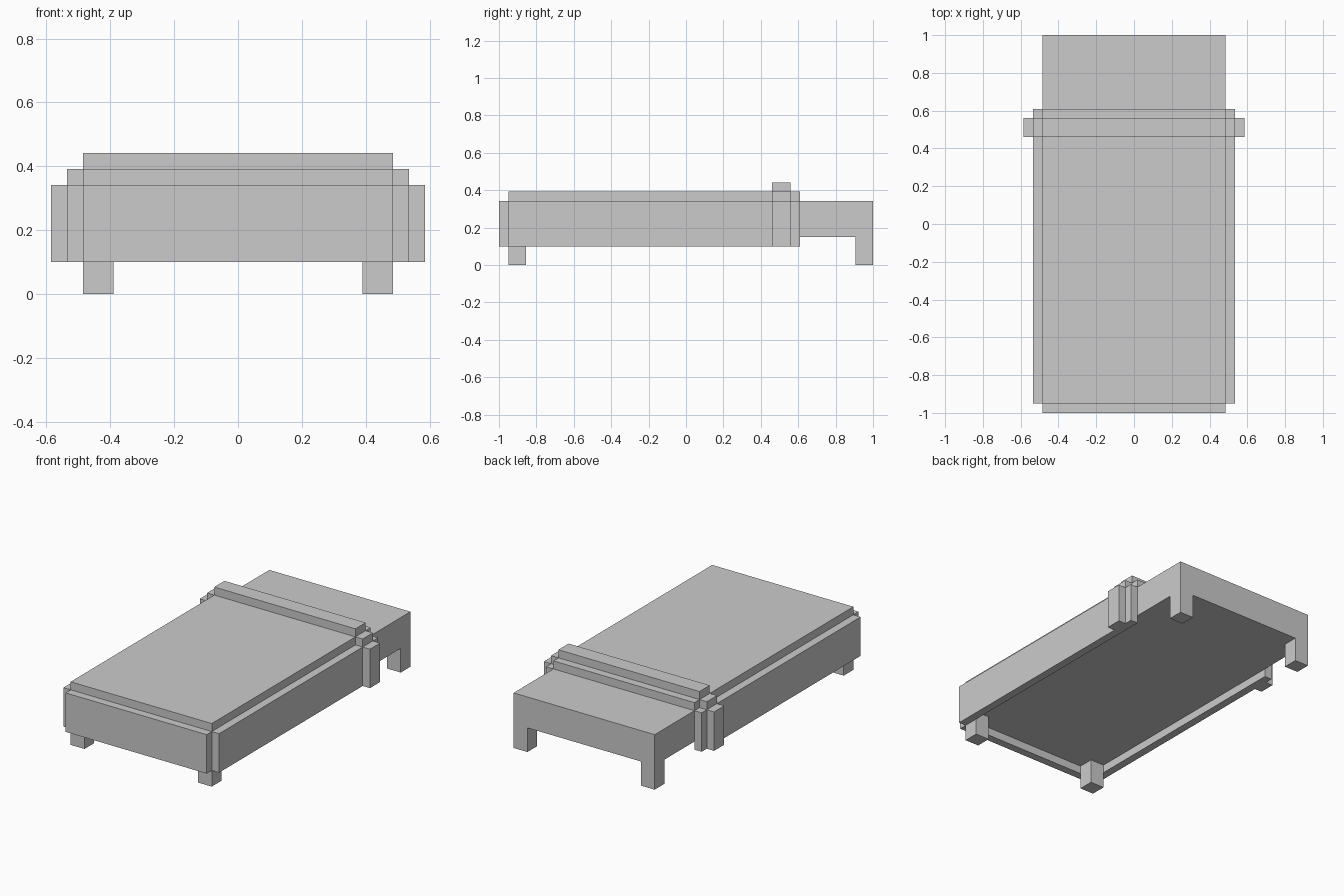
import bpy, bmesh

if "Cube" in bpy.data.objects:
    bpy.data.objects.remove(bpy.data.objects["Cube"])

HALF_W = 0.485          # half width of the bed
T = 0.05                # cloth thickness
LEG = 0.095             # leg thickness
BACK, FRONT = 1.0, -0.95
BASE, TOP, HEM = 0.15, 0.342, 0.10


def box_mesh(bm, x, y, z):
    verts = bmesh.ops.create_cube(bm, size=1)["verts"]
    for v in verts:
        v.co = [lo if c < 0 else hi for c, (lo, hi) in zip(v.co, (x, y, z))]


def finish(bm, name):
    bmesh.ops.recalc_face_normals(bm, faces=bm.faces)
    mesh = bpy.data.meshes.new(name)
    bm.to_mesh(mesh)
    bm.free()
    obj = bpy.data.objects.new(name, mesh)
    bpy.context.collection.objects.link(obj)
    return obj


def box(name, x, y, z):
    bm = bmesh.new()
    box_mesh(bm, x, y, z)
    return finish(bm, name)


# Bed body: one block with the four legs extruded from its underside
bm = bmesh.new()
box_mesh(bm, (-HALF_W, HALF_W), (FRONT, BACK), (BASE, TOP))
cuts = [((s * (HALF_W - LEG), 0, 0), (1, 0, 0)) for s in (-1, 1)]
cuts += [((0, y, 0), (0, 1, 0)) for y in (FRONT + LEG, BACK - LEG)]
for co, no in cuts:
    bmesh.ops.bisect_plane(bm, geom=bm.verts[:] + bm.edges[:] + bm.faces[:],
                           plane_co=co, plane_no=no)
bm.normal_update()
feet = []
for f in bm.faces:
    c = f.calc_center_median()
    if (f.normal.z < -0.9 and abs(c.x) > HALF_W - LEG
            and not FRONT + LEG < c.y < BACK - LEG):
        feet.append(f)
for v in [v for f in bmesh.ops.extrude_discrete_faces(bm, faces=feet)["faces"]
          for v in f.verts]:
    v.co.z = 0
bmesh.ops.dissolve_limit(bm, angle_limit=0.01, verts=bm.verts, edges=bm.edges)
finish(bm, "bed_body")

# Blanket: top sheet, front drop and two side drops
sheet_y = (FRONT, 0.61)
band_y = (0.46, 0.56)
box("blanket_top", (-HALF_W, HALF_W), sheet_y, (TOP, TOP + T))
box("blanket_front", (-HALF_W, HALF_W), (FRONT - T, FRONT), (HEM, TOP))

# Raised fold across the blanket
box("fold_top", (-HALF_W, HALF_W), band_y, (TOP + T, TOP + 2 * T))

# Side pieces, repeated left and right
for side, s in (("left", -1), ("right", 1)):
    def span(a, b):
        return tuple(sorted((s * a, s * b)))
    box(f"blanket_{side}", span(HALF_W, HALF_W + T), sheet_y, (HEM, TOP))
    box(f"fold_{side}", span(HALF_W + T, HALF_W + 2 * T), band_y, (HEM, TOP))
    box(f"fold_corner_{side}", span(HALF_W, HALF_W + T), band_y, (TOP, TOP + T))
